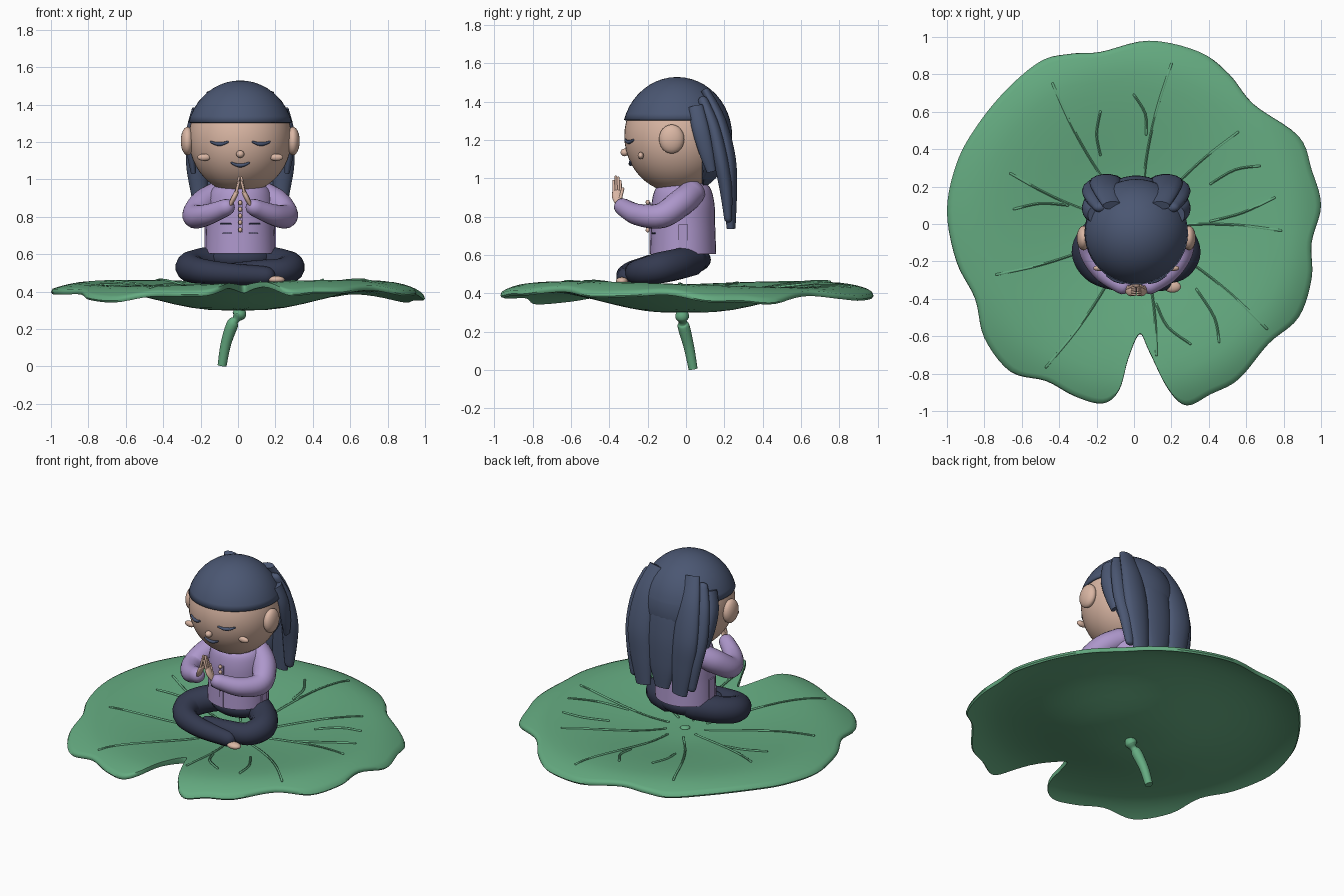
import bpy, bmesh, math
from mathutils import Vector

cube = bpy.data.objects.get("Cube")
if cube:
    bpy.data.objects.remove(cube, do_unlink=True)


def material(name, r, g, b):
    mat = bpy.data.materials.new(name)
    mat.use_nodes = True
    mat.diffuse_color = (r, g, b, 1)
    shader = mat.node_tree.nodes["Principled BSDF"]
    shader.inputs["Base Color"].default_value = (r, g, b, 1)
    shader.inputs["Roughness"].default_value = 0.8
    return mat


LEAF = material("leaf green", .13, .41, .22)
SKIN = material("warm skin", .70, .47, .37)
HAIR = material("hair navy", .07, .095, .17)
SHIRT = material("lilac shirt", .42, .31, .60)
TROUSERS = material("dark trousers", .034, .042, .08)
CX = .012                                   # middle of the seated figure
X, Y, Z = Vector((1, 0, 0)), Vector((0, 1, 0)), Vector((0, 0, 1))


def finish(name, bm, mat):
    bmesh.ops.recalc_face_normals(bm, faces=bm.faces)
    mesh = bpy.data.meshes.new(name)
    bm.to_mesh(mesh)
    bm.free()
    mesh.materials.append(mat)
    obj = bpy.data.objects.new(name, mesh)
    bpy.context.collection.objects.link(obj)
    mesh.shade_smooth()
    mesh.set_sharp_from_angle(angle=math.radians(60))
    return obj


def smooth_path(pts, steps, closed=False):
    """Catmull-Rom samples through points of any dimension."""
    pts = [Vector(p) for p in pts]
    n = len(pts)
    pick = (lambda i: pts[i % n]) if closed else (lambda i: pts[max(0, min(n - 1, i))])
    out = []
    for i in range(n if closed else n - 1):
        a, b, c, d = (pick(i + k) for k in (-1, 0, 1, 2))
        for k in range(steps):
            t = k / steps
            out.append(b + (c - a) * (t / 2) + (a * 2 - b * 5 + c * 4 - d) * (t * t / 2)
                       + (b * 3 - a - c * 3 + d) * (t ** 3 / 2))
    return out if closed else out + [pts[-1]]


def bridge(bm, loops):
    """Skin a stack of equal loops and cap both ends."""
    n = len(loops[0])
    for a, b in zip(loops, loops[1:]):
        for k in range(n):
            j = (k + 1) % n
            bm.faces.new((a[k], a[j], b[j], b[k]))
    bm.faces.new(loops[0])
    bm.faces.new(loops[-1])


def tube(name, pts, mat, wide=Z, flat=1, sides=14, steps=6, rounded=True):
    """Sweep an oval along (x, y, z, radius) points."""
    path = smooth_path(pts, steps)
    rings = []
    last = len(path) - 1
    for i, p in enumerate(path):
        d = (path[min(last, i + 1)] - path[max(0, i - 1)]).to_3d().normalized()
        rings.append((p.to_3d(), d, max(p.w, .002)))
    if rounded:
        for end, sign in ((0, -1), (-1, 1)):
            c, d, r = rings[end]
            for a in (math.radians(30), math.radians(55), math.radians(78)):
                ring = (c + d * sign * r * flat * math.sin(a), d, r * math.cos(a))
                rings.insert(0, ring) if sign < 0 else rings.append(ring)
    bm = bmesh.new()
    loops = []
    for c, d, r in rings:
        u = (wide - d * wide.dot(d)).normalized()
        v = d.cross(u) * flat
        angles = [math.tau * k / sides for k in range(sides)]
        loops.append([bm.verts.new(c + (u * math.cos(a) + v * math.sin(a)) * r) for a in angles])
    bridge(bm, loops)
    return finish(name, bm, mat)


def ball_mesh(center, radii, seg=32):
    bm = bmesh.new()
    bmesh.ops.create_uvsphere(bm, u_segments=seg, v_segments=seg // 2, radius=1)
    bmesh.ops.scale(bm, vec=radii, verts=bm.verts)
    bmesh.ops.translate(bm, vec=center, verts=bm.verts)
    return bm


def ball(name, center, radii, mat, seg=32):
    return finish(name, ball_mesh(center, radii, seg), mat)


def plate(name, center, size, mat):
    bm = bmesh.new()
    bmesh.ops.create_cube(bm, size=1)
    bmesh.ops.scale(bm, vec=size, verts=bm.verts)
    bmesh.ops.translate(bm, vec=center, verts=bm.verts)
    finish(name, bm, mat)


def side(s, pts):
    return [(CX + s * p[0], *p[1:]) for p in pts]


# Lily pad: wavy notched outline, nearly level top, bowl-shaped underside
outline = [(.03, -.59), (-.03, -.72), (-.08, -.89), (-.17, -.96), (-.32, -.92), (-.47, -.84),
           (-.66, -.79), (-.8, -.61), (-.85, -.4), (-.95, -.2), (-1, .07), (-.95, .32),
           (-.85, .51), (-.69, .71), (-.5, .87), (-.34, .91), (-.18, .92), (.08, .98),
           (.35, .92), (.51, .8), (.64, .64), (.88, .47), (.95, .29), (1, .1), (.95, -.1),
           (.95, -.29), (.88, -.5), (.72, -.64), (.56, -.83), (.41, -.91), (.28, -.97),
           (.18, -.88), (.08, -.68)]


def bowl(x, y):
    k = max(0, min(1, (math.hypot(x, y) - .1) / .7))
    return k * k * (3 - 2 * k)


def leaf_top(x, y):
    droop = max(0, (math.hypot(x, y) - .8) / .2) ** 2
    return .385 + .062 * bowl(x, y) - .05 * x * y - droop * (.05 + .012 * x)


def leaf_bottom(x, y):
    return leaf_top(x, y) - .028 - .057 * (1 - bowl(x, y))


bm = bmesh.new()
rim = smooth_path(outline, 5, closed=True)
spread = (.06, .15, .25, .35, .45, .55, .65, .74, .82, .88, .93, .97, .992)
loops = []
for height, scales in ((leaf_bottom, spread), (leaf_top, spread[::-1])):
    for t in scales:
        loops.append([bm.verts.new((p.x * t, p.y * t, height(p.x * t, p.y * t))) for p in rim])
edge = [bm.verts.new((p.x, p.y, (leaf_top(p.x, p.y) + leaf_bottom(p.x, p.y)) / 2)) for p in rim]
loops.insert(len(spread), edge)
bridge(bm, loops)
finish("lily_pad", bm, LEAF)

# Veins: long ones run out from the hub, short ones lie between them
long_veins = [(-.435, .75), (.2, .855), (.555, .49), (.785, -.035), (.71, -.56),
              (-.66, .27), (-.735, -.27), (-.47, -.765), (.12, -.7)]
veins = [((-.18, .6), (-.2, .48), (-.18, .37)), ((0, .69), (.06, .59), (.065, .48)),
         ((.67, .31), (.54, .29), (.41, .215)), ((.75, .14), (.58, .06), (.41, .015)),
         ((-.64, .08), (-.5, .11), (-.355, .1)), ((.3, -.64), (.18, -.55), (.12, -.43)),
         ((.455, -.63), (.43, -.5), (.335, -.35))]
hub = Vector((.02, -.02))
for tip in long_veins:
    run = Vector(tip) - hub
    bend = Vector((-run.y, run.x)) * .04
    veins.append([hub + run * t + bend * w for t, w in ((.16, 0), (.4, .8), (.7, .8), (1, 0))])
for line in veins:
    tube("leaf_vein", [(p.x, p.y, leaf_top(p.x, p.y) + .002, .007) for p in smooth_path(line, 4)],
         LEAF, sides=6, steps=1)
ball("leaf_hub", (hub.x, hub.y, .385), (.03, .03, .012), LEAF, 16)

# Stem with a flared collar
tube("stem", [(-.085, .037, .005, .024), (-.065, .015, .12, .028), (-.03, -.012, .225, .032),
              (-.012, -.018, .25, .02), (.003, -.02, .272, .034), (.008, -.02, .285, .036),
              (.008, -.02, .32, .024)], LEAF, wide=X, rounded=False)

# Crossed legs, hips and foot
ball("hips", (CX, -.01, .575), (.175, .14, .08), TROUSERS)
tube("right_leg", [(-.08, .03, .57, .08), (-.2, -.05, .55, .082), (-.255, -.15, .53, .08),
                   (-.2, -.255, .51, .068), (-.05, -.305, .495, .058), (.15, -.31, .485, .05)],
     TROUSERS)
tube("left_leg", [(.1, .03, .57, .08), (.22, -.05, .55, .082), (.278, -.15, .53, .08),
                  (.23, -.24, .51, .068), (.1, -.26, .51, .058), (-.05, -.24, .5, .05)], TROUSERS)
ball("right_foot", (.205, -.335, .464), (.046, .032, .02), SKIN, 20)

# Shirt with placket, beads, pockets and side panels
tube("shirt_body", [(CX, -.015, .605, .188), (CX, -.015, .75, .182), (CX, -.015, .87, .178),
                    (CX, -.01, .945, .155), (CX, -.01, .985, .1), (CX, -.01, 1, .06)],
     SHIRT, wide=X, flat=.92, sides=32, rounded=False)
plate("shirt_placket", (CX, -.186, .74), (.024, .009, .27), SHIRT)
for z in (.73, .77, .805, .84, .875):
    ball("shirt_bead", (CX, -.2, z), (.011, .011, .013), SKIN, 12)
for s in (-1, 1):
    for z, out in ((.713, .09), (.762, .105)):
        tube("pocket_edge", side(s, [(x, -.015 - .167 * math.sqrt(1 - (x / .182) ** 2), z, .004)
                                     for x in (.05, .08, out)]), TROUSERS, sides=6, steps=3)
    plate("shirt_side_panel", (CX + s * .186, -.015, .685), (.008, .05, .15), SHIRT)

# Arms and praying hands
for s, word in ((-1, "right"), (1, "left")):
    tube(word + "_sleeve", side(s, [(.12, .03, .92, .07), (.2, -.03, .87, .072),
                                    (.243, -.13, .805, .066), (.18, -.25, .81, .057),
                                    (.075, -.33, .85, .046)]), SHIRT, sides=18)
    tube(word + "_palm", side(s, [(.055, -.345, .86, .02), (.035, -.358, .9, .027),
                                  (.02, -.36, .93, .025)]), SKIN, wide=Y, flat=.5)
    for y, top in ((-.376, .985), (-.364, 1.008), (-.352, 1.003), (-.341, .985)):
        tube(word + "_finger", side(s, [(.024, y, .92, .008), (.007, y - .002, top, .007)]),
             SKIN, wide=X, sides=8, steps=2)
    tube(word + "_thumb", side(s, [(.045, -.345, .89, .01), (.018, -.33, .945, .008)]),
         SKIN, wide=X, sides=8, steps=2)

# Head and face
head_center = Vector((CX, -.047, 1.22))
ball("head", head_center, (.275, .275, .295), SKIN, 48)
ball("nose", (CX, -.32, 1.135), (.022, .022, .02), SKIN, 16)


def face_y(x, z):
    return -.047 - .275 * math.sqrt(max(0, 1 - (x / .275) ** 2 - ((z - 1.22) / .295) ** 2))


def face_line(name, x0, z0, half, sag):
    pts = []
    for k in (-1, -.5, 0, .5, 1):
        x, z = x0 + half * k, z0 - sag * (1 - k * k)
        pts.append((CX + x, face_y(x, z) - .003, z, .011 - .005 * abs(k)))
    tube(name, pts, HAIR, sides=8, steps=3)


face_line("mouth", 0, 1.088, .045, .013)
for s, word in ((-1, "right"), (1, "left")):
    face_line(word + "_closed_eye", s * .112, 1.2, .044, .011)
    ball(word + "_cheek", (CX + s * .193, face_y(.193, 1.118) - .018, 1.118),
         (.037, .016, .019), SKIN, 16)
    ball(word + "_ear", (CX + s * .282, -.075, 1.205), (.036, .066, .076), SKIN, 24)

# Hair cap: cut straight above the face, full at the back
bm = ball_mesh(head_center, (.288, .288, .309), 48)
for co, no in (((0, 0, 1.305), Z), ((0, .09, 0), Y)):
    bmesh.ops.bisect_plane(bm, geom=bm.verts[:] + bm.edges[:] + bm.faces[:], plane_co=co, plane_no=no)
face_area = [f for f in bm.faces
             if f.calc_center_median().z < 1.305 and f.calc_center_median().y < .09]
bmesh.ops.delete(bm, geom=face_area, context="FACES")
cap = finish("hair_cap", bm, HAIR)
rim_mod = cap.modifiers.new("thickness", "SOLIDIFY")
rim_mod.thickness, rim_mod.offset = .014, -1

# Long hair falling down the back, each lock cut square at its ends
tube("hair_middle_lock", [(CX, .09, 1.44, .06), (CX, .18, 1.3, .1), (CX, .215, 1.1, .11),
                          (CX, .225, .9, .095), (CX, .23, .75, .05)],
     HAIR, wide=X, flat=.35, rounded=False)
for s, word in ((-1, "right"), (1, "left")):
    tube(word + "_hair_back_lock", side(s, [(.13, .1, 1.46, .05), (.155, .175, 1.3, .075),
                                            (.165, .222, 1.1, .085), (.15, .232, .92, .075),
                                            (.13, .235, .74, .052)]),
         HAIR, wide=X, flat=.46, rounded=False)
    tube(word + "_hair_outer_lock", side(s, [(.19, .09, 1.4, .04), (.225, .14, 1.27, .05),
                                             (.235, .18, 1.1, .055), (.22, .207, .95, .048),
                                             (.205, .22, .79, .03)]), HAIR, wide=X, flat=.7)
    tube(word + "_hair_side_lock", side(s, [(.235, .05, 1.375, .04), (.262, .075, 1.26, .044),
                                            (.262, .105, 1.14, .038), (.25, .132, 1.035, .024)]),
         HAIR, wide=Y, flat=.6, rounded=False)
